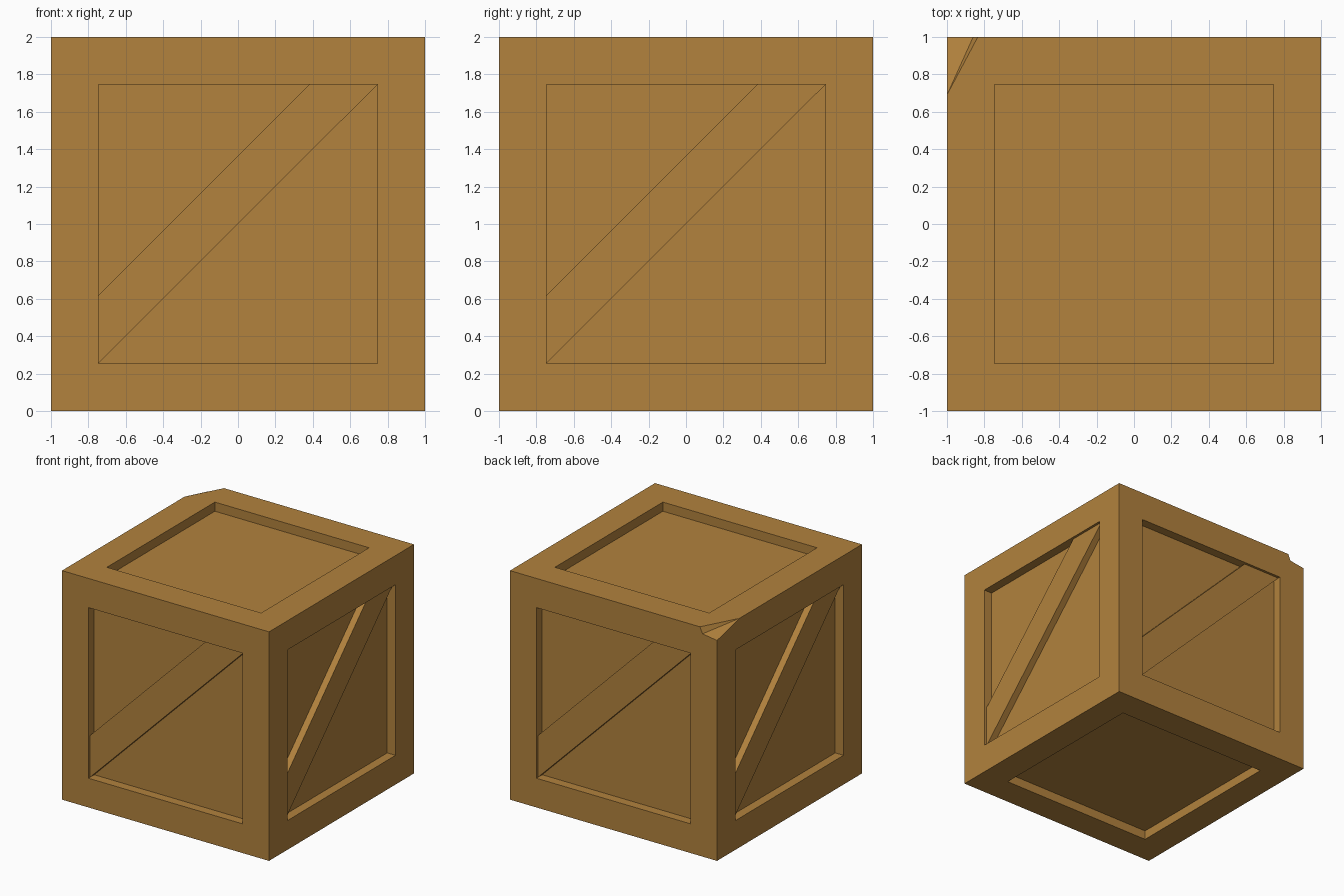
import bpy, bmesh, math
from mathutils import Matrix, Vector

if "Cube" in bpy.data.objects:
    bpy.data.objects.remove(bpy.data.objects["Cube"])

HALF, DEPTH = 0.745, 0.08      # half width and depth of the recessed panels
BRACE_SET = 0.022              # brace front sits this far behind the frame

wood = bpy.data.materials.new("brown_wood")
wood.diffuse_color = (0.445, 0.223, 0.047, 1)
wood.use_nodes = True
wood.node_tree.nodes["Principled BSDF"].inputs["Base Color"].default_value = wood.diffuse_color


def add_object(name, bm):
    bmesh.ops.recalc_face_normals(bm, faces=bm.faces[:])
    mesh = bpy.data.meshes.new(name)
    bm.to_mesh(mesh)
    bm.free()
    mesh.materials.append(wood)
    ob = bpy.data.objects.new(name, mesh)
    bpy.context.collection.objects.link(ob)
    return ob


# Crate body: cube with one chipped top corner (back left)
bm = bmesh.new()
pts = {
    "a": (-1, -1, 0), "b": (1, -1, 0), "c": (1, 1, 0), "d": (-1, 1, 0),
    "e": (-1, -1, 2), "f": (1, -1, 2), "g": (1, 1, 2),
    "A": (-0.835, 1, 2), "B": (-0.86, 1, 1.945), "C": (-1, 1, 1.925), "D": (-1, 0.69, 2),
}
v = {k: bm.verts.new(p) for k, p in pts.items()}
for loop in ("adcb", "abfe", "bcgf", "cdCBAg", "daeDC", "efgAD", "ABD", "BCD"):
    bm.faces.new([v[k] for k in loop])
body = add_object("crate_body", bm)

# Recess cutter: one shallow box per side
bm = bmesh.new()
for axis in range(3):
    for side in (-1, 1):
        size = [2 * HALF] * 3
        size[axis] = 2 * DEPTH
        centre = Vector((0, 0, 1))
        centre[axis] += side
        bmesh.ops.create_cube(bm, size=1,
                              matrix=Matrix.Translation(centre) @ Matrix.Diagonal((*size, 1)))
cutter = add_object("recess_cutter", bm)
cutter.hide_render = True
cutter.hide_viewport = True
cutter.display_type = 'WIRE'

cut = body.modifiers.new("recesses", 'BOOLEAN')
cut.operation = 'DIFFERENCE'
cut.solver = 'EXACT'
cut.object = cutter

# Diagonal braces on the four upright sides
profile = [(-HALF, 1 - HALF), (HALF, 1 + HALF), (HALF - 0.365, 1 + HALF), (-HALF, 1.365 - HALF)]
for i, side in enumerate(("front", "right", "back", "left")):
    bm = bmesh.new()
    face = bm.faces.new([bm.verts.new((x, -1 + BRACE_SET, z)) for x, z in profile])
    ext = bmesh.ops.extrude_face_region(bm, geom=[face], use_keep_orig=True)
    moved = [g for g in ext["geom"] if isinstance(g, bmesh.types.BMVert)]
    bmesh.ops.translate(bm, vec=(0, DEPTH - BRACE_SET, 0), verts=moved)
    bmesh.ops.rotate(bm, cent=(0, 0, 0), verts=bm.verts[:],
                     matrix=Matrix.Rotation(i * math.pi / 2, 3, 'Z'))
    add_object(side + "_brace", bm)
